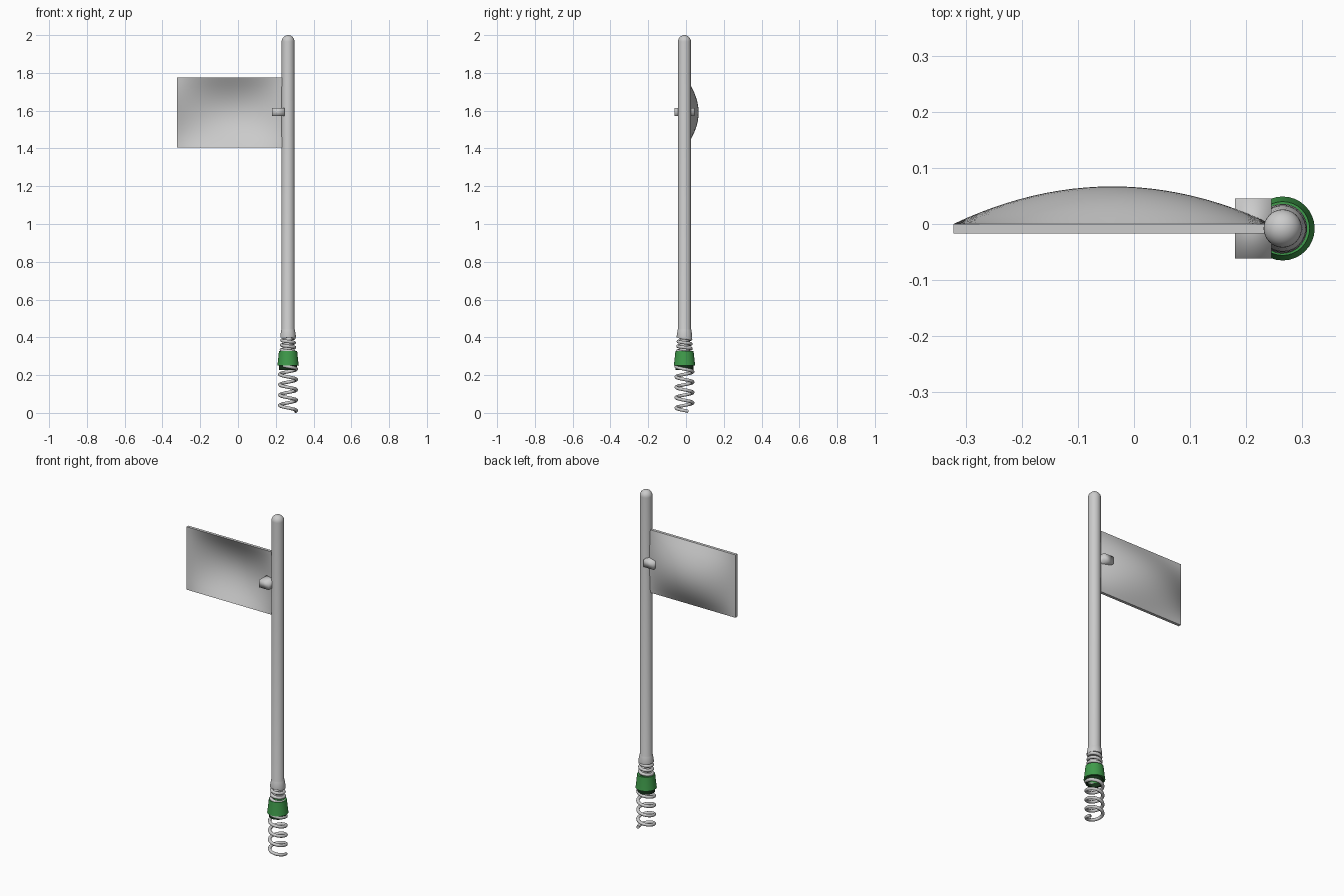
import bpy, bmesh, math

if "Cube" in bpy.data.objects:
    bpy.data.objects.remove(bpy.data.objects["Cube"])

CX, CY = 0.265, -0.008   # pole axis


def material(name, rgb):
    m = bpy.data.materials.new(name)
    m.diffuse_color = (*rgb, 1)
    m.use_nodes = True
    m.node_tree.nodes["Principled BSDF"].inputs["Base Color"].default_value = m.diffuse_color
    return m


GREY = material("light grey", (0.6, 0.6, 0.6))
GREEN = material("green", (0.05, 0.33, 0.07))
DARK = material("dark green", (0.008, 0.03, 0.01))


def finish(name, bm, mat, angle=40):
    bmesh.ops.recalc_face_normals(bm, faces=bm.faces)
    me = bpy.data.meshes.new(name)
    bm.to_mesh(me)
    bm.free()
    ob = bpy.data.objects.new(name, me)
    bpy.context.collection.objects.link(ob)
    me.materials.append(mat)
    bpy.ops.object.select_all(action='DESELECT')
    ob.select_set(True)
    bpy.context.view_layer.objects.active = ob
    bpy.ops.object.shade_smooth_by_angle(angle=math.radians(angle))
    return ob


def lathe(name, profile, mat, n=32, closed=False):
    """Revolve (radius, z) points about the pole axis."""
    bm = bmesh.new()
    rings = []
    for r, z in profile:
        if r < 1e-5:
            rings.append([bm.verts.new((CX, CY, z))] * n)
        else:
            rings.append([bm.verts.new((CX + r * math.cos(2 * math.pi * i / n),
                                        CY + r * math.sin(2 * math.pi * i / n), z)) for i in range(n)])
    if closed:
        rings.append(rings[0])
    for a, b in zip(rings, rings[1:]):
        for i in range(n):
            j = (i + 1) % n
            bm.faces.new(list(dict.fromkeys((a[i], a[j], b[j], b[i]))))
    return finish(name, bm, mat)


# pole with flared foot and domed top
R = 0.034
dome = [(R * math.cos(t * math.pi / 16), 2 - R + R * math.sin(t * math.pi / 16)) for t in range(8)]
lathe("pole", [(0, 0.40), (0.041, 0.40), (0.041, 0.41), (0.036, 0.44), (R, 0.445)] + dome + [(0, 2.0)], GREY)

# green tapered collar and its dark lower lip
lathe("collar", [(0.057, 0.25), (0.055, 0.262), (0.048, 0.328), (0.036, 0.328), (0.036, 0.25)], GREEN, closed=True)
lathe("collar_lip", [(0.047, 0.226), (0.047, 0.252), (0.036, 0.252), (0.036, 0.226)], DARK, closed=True)


def spring(name, wire, z0, z1, r0, r1, turns, start, k=10, per=28):
    """Coiled wire swept from a helix that turns clockwise going up."""
    bm = bmesh.new()
    count = int(turns * per)
    rings = []
    for i in range(count + 1):
        t = i / count
        a = start - 2 * math.pi * turns * t
        r, z = r0 + (r1 - r0) * t, z0 + (z1 - z0) * t
        ring = []
        for j in range(k):
            b = 2 * math.pi * j / k
            rr = r + wire * math.cos(b)
            ring.append(bm.verts.new((CX + rr * math.cos(a), CY + rr * math.sin(a), z + wire * math.sin(b))))
        rings.append(ring)
    for a, b in zip(rings, rings[1:]):
        for j in range(k):
            m = (j + 1) % k
            bm.faces.new((a[j], a[m], b[m], b[j]))
    bm.faces.new(rings[0])
    bm.faces.new(rings[-1])
    finish(name, bm, GREY)


# wide ground spring and the tight neck spring
spring("ground_spring", 0.009, 0.009, 0.25, 0.044, 0.044, 4.4, 0.4)
spring("neck_spring", 0.009, 0.32, 0.40, 0.036, 0.032, 3.2, 0.4)

# curved flag panel, dished towards the back
X0, X1, Z0, Z1, T = -0.322, 0.245, 1.405, 1.775, 0.017
NX, NZ = 24, 18
bm = bmesh.new()


def sheet(offset):
    grid = []
    for i in range(NX + 1):
        col = []
        for j in range(NZ + 1):
            u, v = 2 * i / NX - 1, 2 * j / NZ - 1
            y = 0.067 * (1 - u * u) * (1 - v * v) ** 1.1 + offset
            col.append(bm.verts.new((X0 + (X1 - X0) * i / NX, y, Z0 + (Z1 - Z0) * j / NZ)))
        grid.append(col)
    for i in range(NX):
        for j in range(NZ):
            bm.faces.new((grid[i][j], grid[i + 1][j], grid[i + 1][j + 1], grid[i][j + 1]))
    return grid


def rim(g):
    return ([g[i][0] for i in range(NX)] + [g[NX][j] for j in range(NZ)] +
            [g[i][NZ] for i in range(NX, 0, -1)] + [g[0][j] for j in range(NZ, 0, -1)])


a, b = rim(sheet(0)), rim(sheet(-T))
for i in range(len(a)):
    j = (i + 1) % len(a)
    bm.faces.new((a[i], a[j], b[j], b[i]))
panel = finish("flag_panel", bm, GREY)

# bracket block clamping the panel to the pole
bm = bmesh.new()
bmesh.ops.create_cube(bm, size=1)
for v in bm.verts:
    v.co = (0.2125 + v.co.x * 0.065, CY + v.co.y * 0.107, 1.592 + v.co.z * 0.043)
finish("bracket", bm, GREY, 180)
